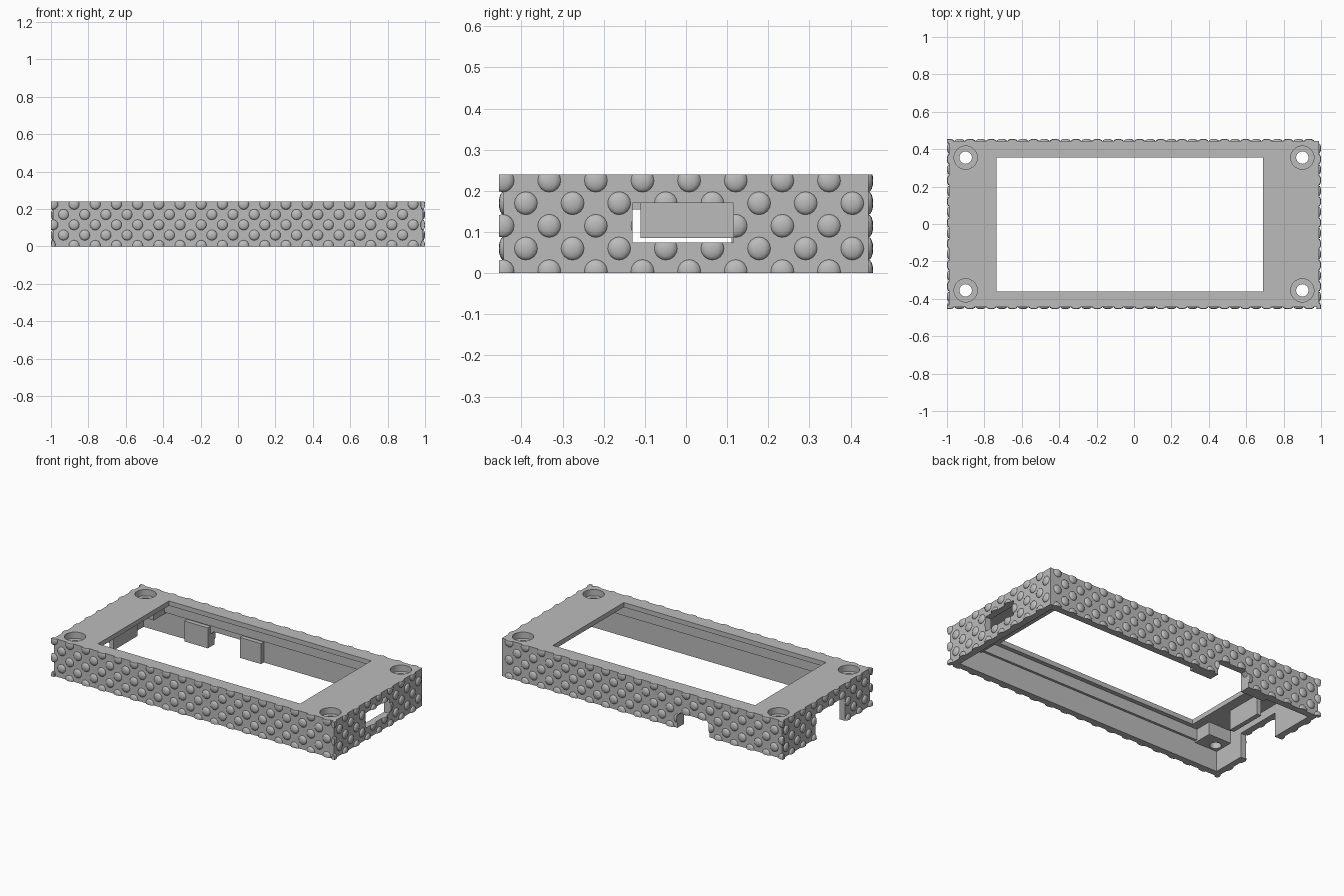
import bpy, bmesh, math
from mathutils import Matrix, Vector

cube = bpy.data.objects.get("Cube")
if cube:
    bpy.data.objects.remove(cube, do_unlink=True)

grey = bpy.data.materials.new("plain grey")
grey.use_nodes = True
grey.diffuse_color = (0.5, 0.5, 0.5, 1)
grey.node_tree.nodes["Principled BSDF"].inputs["Base Color"].default_value = (0.5, 0.5, 0.5, 1)

X, Y, H = 0.988, 0.443, 0.24      # outer wall faces and height
WALL, PLATE = 0.04, 0.03          # wall and top plate thickness
IX, IY, UNDER = X - WALL, Y - WALL, H - PLATE


def add_object(name, bm):
    bmesh.ops.recalc_face_normals(bm, faces=bm.faces)
    mesh = bpy.data.meshes.new(name)
    bm.to_mesh(mesh)
    bm.free()
    mesh.materials.append(grey)
    obj = bpy.data.objects.new(name, mesh)
    bpy.context.collection.objects.link(obj)
    return obj


def box(name, x0, x1, y0, y1, z0, z1):
    bm = bmesh.new()
    centre = Vector((x0 + x1, y0 + y1, z0 + z1)) / 2
    size = Matrix.Diagonal((x1 - x0, y1 - y0, z1 - z0, 1))
    bmesh.ops.create_cube(bm, size=1, matrix=Matrix.Translation(centre) @ size)
    return add_object(name, bm)


def cylinder(name, x, y, radius, z0, z1):
    bm = bmesh.new()
    bmesh.ops.create_cone(bm, cap_ends=True, segments=40, radius1=radius, radius2=radius,
                          depth=z1 - z0, matrix=Matrix.Translation((x, y, (z0 + z1) / 2)))
    return add_object(name, bm)


def prism_y(name, profile, y0, y1):
    bm = bmesh.new()
    face = bm.faces.new([bm.verts.new((x, y0, z)) for x, z in profile])
    grown = bmesh.ops.extrude_face_region(bm, geom=[face])["geom"]
    bmesh.ops.translate(bm, vec=(0, y1 - y0, 0),
                        verts=[v for v in grown if isinstance(v, bmesh.types.BMVert)])
    return add_object(name, bm)


def cut(obj, cutters):
    for c in cutters:
        c.hide_render = True
        mod = obj.modifiers.new("cut", "BOOLEAN")
        mod.operation, mod.solver, mod.object = "DIFFERENCE", "EXACT", c
    bpy.context.view_layer.update()
    result = bpy.data.meshes.new_from_object(
        obj.evaluated_get(bpy.context.evaluated_depsgraph_get()))
    obj.modifiers.clear()
    obj.data = result


# Openings in the walls: cable slot, end notch, chamfered back notch
openings = [
    box("slot_cutter", 0.9, 1.1, -0.13, 0.115, 0.075, 0.17),
    box("end_notch_cutter", -1.1, -0.9, -0.19, 0.11, -0.1, 0.155),
    prism_y("back_notch_cutter", [(-0.475, -0.1), (-0.25, -0.1), (-0.25, 0.08),
                                  (-0.27, 0.1), (-0.455, 0.1), (-0.475, 0.08)], 0.35, 0.6),
]

# Cavity, wider at the bottom, and the display window
cavity = [
    box("lower_cavity_cutter", -IX, IX, -IY, IY, -0.1, 0.14),
    box("upper_cavity_cutter", -IX, IX, -IY + 0.015, IY - 0.015, 0.1, UNDER),
    box("window_cutter", -0.735, 0.69, -0.36, 0.355, 0.1, 0.4),
]

# Screw holes with counterbores
corners = [(sx, sy) for sx in (-1, 1) for sy in (-1, 1)]
screws = []
for sx, sy in corners:
    screws.append(cylinder("screw_hole_cutter", sx * 0.9, sy * 0.355, 0.033, -0.1, 0.4))
    screws.append(cylinder("counterbore_cutter", sx * 0.9, sy * 0.355, 0.062, H - 0.04, 0.4))

shell = box("case_shell", -X, X, -Y, Y, 0, H)
cut(shell, cavity + openings + screws)

# Screw bosses under the corners
for sx, sy in corners:
    xs = sorted((sx * 0.79, sx * (IX + 0.005)))
    ys = sorted((sy * 0.28, sy * (IY + 0.005)))
    boss = box("screw_boss", *xs, *ys, 0.13, UNDER + 0.002)
    cut(boss, screws)

# Rib hanging under the plate and pads beside the back notch
box("end_rib", -0.83, -0.80, -0.11, 0.13, 0.085, UNDER + 0.002)
for x0, x1 in ((-0.64, -0.475), (-0.25, -0.10)):
    box("notch_pad", x0, x1, 0.375, IY + 0.005, 0.0, 0.13)

# Staggered grip bumps on all four walls
PITCH, ROW, RADIUS, RISE = 0.1133, 0.055, 0.028, 0.012
bm = bmesh.new()


def bump(x, y, z, along_x):
    scale = (RADIUS, RISE, RADIUS) if along_x else (RISE, RADIUS, RADIUS)
    bmesh.ops.create_uvsphere(bm, u_segments=12, v_segments=8, radius=1,
                              matrix=Matrix.Translation((x, y, z)) @ Matrix.Diagonal((*scale, 1)))


for row in range(5):
    z = 0.005 + row * ROW
    shift = 0 if row % 2 else PITCH / 2
    for i in range(-1, 18):
        x = -0.933 + shift + i * PITCH
        if abs(x) < X + 0.005:
            for side in (-1, 1):
                bump(x, side * Y, z, True)
    for i in range(-1, 8):
        y = -0.389 + shift + i * PITCH
        if abs(y) < Y + 0.006:
            for side in (-1, 1):
                bump(side * X, y, z, False)

# Trim the bumps flush with the rims and the outer limits
planes = [((0, 0, 0), (0, 0, -1)), ((0, 0, H), (0, 0, 1))]
planes += [((s, 0, 0), (s, 0, 0)) for s in (-1, 1)]
planes += [((0, s * 0.455, 0), (0, s, 0)) for s in (-1, 1)]
for point, normal in planes:
    geom = bm.verts[:] + bm.edges[:] + bm.faces[:]
    bmesh.ops.bisect_plane(bm, geom=geom, dist=1e-5, plane_co=point, plane_no=normal,
                           clear_outer=True)
    bmesh.ops.holes_fill(bm, edges=[e for e in bm.edges if e.is_boundary], sides=0)
bumps = add_object("grip_bumps", bm)
cut(bumps, openings)

bpy.ops.object.select_all(action="DESELECT")
bumps.select_set(True)
bpy.context.view_layer.objects.active = bumps
bpy.ops.object.shade_smooth_by_angle(angle=math.radians(50))

# The cutters have done their work
for c in openings + cavity + screws:
    bpy.data.objects.remove(c, do_unlink=True)
